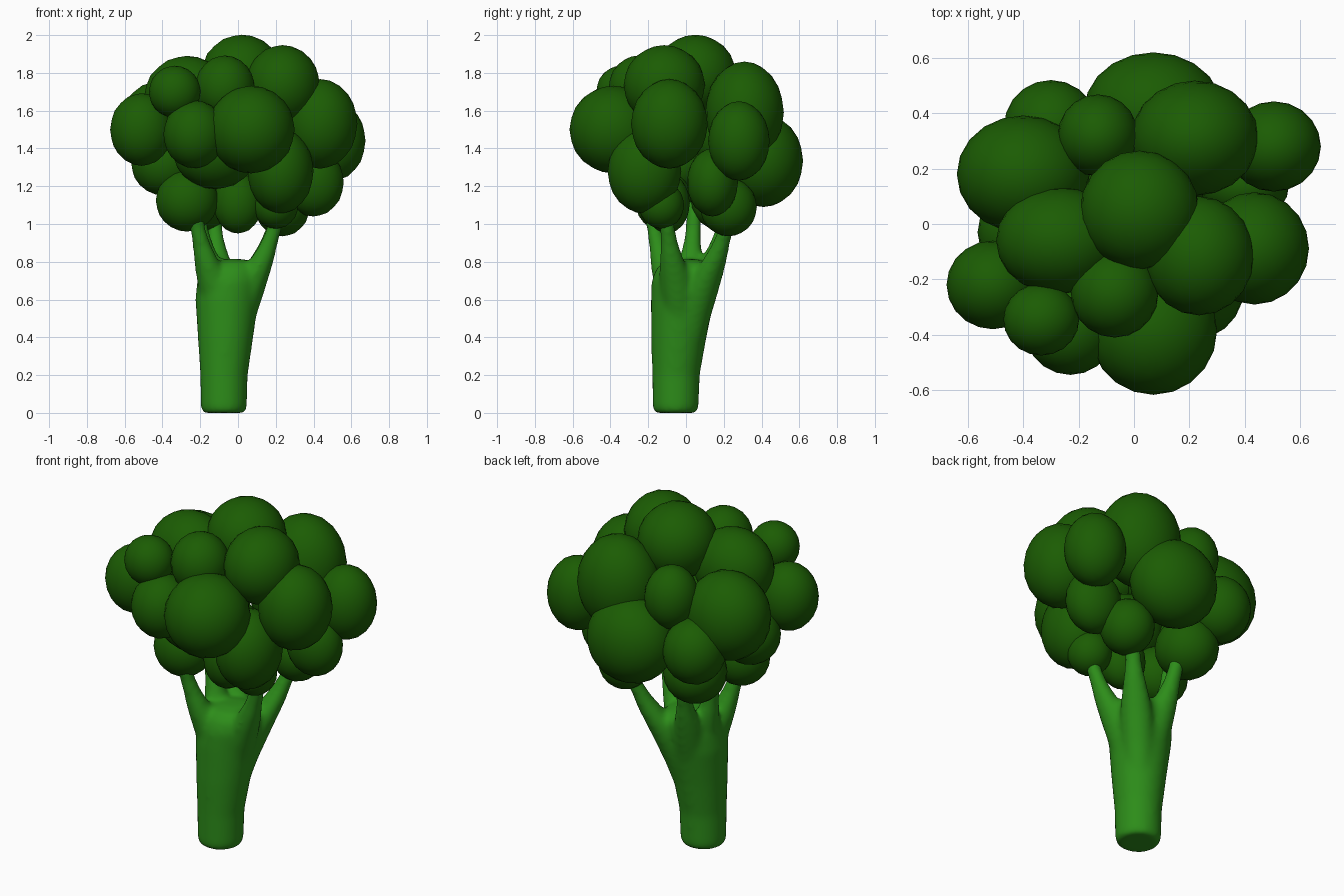
import bpy, bmesh, math
from mathutils import Vector, Matrix

if "Cube" in bpy.data.objects:
    bpy.data.objects.remove(bpy.data.objects["Cube"])


def material(name, rgb):
    m = bpy.data.materials.new(name)
    m.diffuse_color = (*rgb, 1)
    m.use_nodes = True
    m.node_tree.nodes["Principled BSDF"].inputs["Base Color"].default_value = m.diffuse_color
    return m


STALK = material("stalk_green", (0.026, 0.265, 0.01))
FLORET = material("floret_green", (0.011, 0.107, 0.001))


def add_object(name, bm, mat):
    me = bpy.data.meshes.new(name)
    bm.to_mesh(me)
    bm.free()
    me.materials.append(mat)
    for p in me.polygons:
        p.use_smooth = True
    ob = bpy.data.objects.new(name, me)
    bpy.context.collection.objects.link(ob)
    return ob


def tube(bm, stations, sides=20):
    """Closed tube through (x, y, z, radius) stations with level rings."""
    rings = []
    for x, y, z, r in stations:
        rings.append([bm.verts.new((x + r * math.cos(2 * math.pi * i / sides),
                                    y + r * math.sin(2 * math.pi * i / sides), z))
                      for i in range(sides)])
    for a, b in zip(rings, rings[1:]):
        for i in range(sides):
            j = (i + 1) % sides
            bm.faces.new((a[i], a[j], b[j], b[i]))
    bm.faces.new(rings[0][::-1])
    bm.faces.new(rings[-1])


# Stalk: flaring trunk that splits into branches, fused by a voxel remesh
bm = bmesh.new()
tube(bm, [(-.075, -.055, 0, .11), (-.075, -.055, .02, .122), (-.074, -.053, .2, .126),
          (-.066, -.038, .4, .147), (-.058, -.018, .6, .168), (-.045, -.01, .7, .172),
          (-.035, 0, .76, .16), (-.03, 0, .80, .12), (-.03, 0, .815, .05)], 32)
branch_tops = [(.195, -.10), (-.215, -.17), (.19, .215), (-.125, .20), (-.20, .04)]
for x, y in branch_tops:
    cx, cy = -.05, -.01
    path = []
    for z, t, r in [(.35, .08, .08), (.5, .22, .09), (.65, .42, .09), (.74, .58, .079),
                    (.82, .74, .063), (.89, .86, .049), (.97, .98, .042),
                    (1.12, 1.12, .042)]:
        path.append((cx + (x - cx) * t, cy + (y - cy) * t, z, r))
    tube(bm, path)
stalk = add_object("stalk", bm, STALK)
rm = stalk.modifiers.new("fuse", 'REMESH')
rm.mode = 'VOXEL'
rm.voxel_size = 0.014
rm.use_smooth_shade = True
sm = stalk.modifiers.new("soften", 'SMOOTH')
sm.factor = 0.5
sm.iterations = 16

# Florets: centre, radii
upper_florets = [
    ((.02, .05, 1.79), (.215, .215, .212)),
    ((.235, -.115, 1.735), (.198, .215, .212)),
    ((-.27, -.06, 1.67), (.228, .193, .22)),
    ((-.07, -.25, 1.72), (.158, .16, .172)),
    ((-.335, -.345, 1.70), (.137, .13, .138)),
    ((.22, .31, 1.59), (.23, .208, .27)),
    ((-.13, .32, 1.60), (.145, .148, .18)),
    ((-.40, .18, 1.51), (.24, .212, .25)),
]
middle_florets = [
    ((.07, -.385, 1.50), (.23, .232, .232)),
    ((-.23, -.38, 1.475), (.165, .165, .18)),
    ((-.51, -.22, 1.50), (.167, .16, .192)),
    ((.435, -.088, 1.53), (.197, .203, .237)),
    ((.505, .28, 1.44), (.17, .163, .21)),
    ((.07, .41, 1.335), (.25, .21, .245)),
    ((-.30, .35, 1.34), (.17, .17, .185)),
    ((-.12, -.22, 1.39), (.225, .20, .205)),
]
lower_florets = [
    ((.225, -.22, 1.28), (.175, .195, .225)),
    ((.40, .14, 1.22), (.16, .135, .18)),
    ((-.39, -.03, 1.32), (.175, .16, .17)),
    ((-.27, -.12, 1.125), (.165, .15, .165)),
    ((-.20, .20, 1.13), (.17, .175, .17)),
    ((.235, .225, 1.09), (.145, .15, .155)),
    ((0, -.10, 1.11), (.13, .12, .16)),
    ((.20, -.13, 1.10), (.12, .12, .125)),
]
for level, group in (("upper", upper_florets), ("middle", middle_florets),
                     ("lower", lower_florets)):
    for n, (centre, radii) in enumerate(group, 1):
        bm = bmesh.new()
        mat = Matrix.Translation(Vector(centre)) @ Matrix.Diagonal((*radii, 1))
        bmesh.ops.create_icosphere(bm, subdivisions=3, radius=1, matrix=mat)
        add_object(f"{level}_floret_{n}", bm, FLORET)
